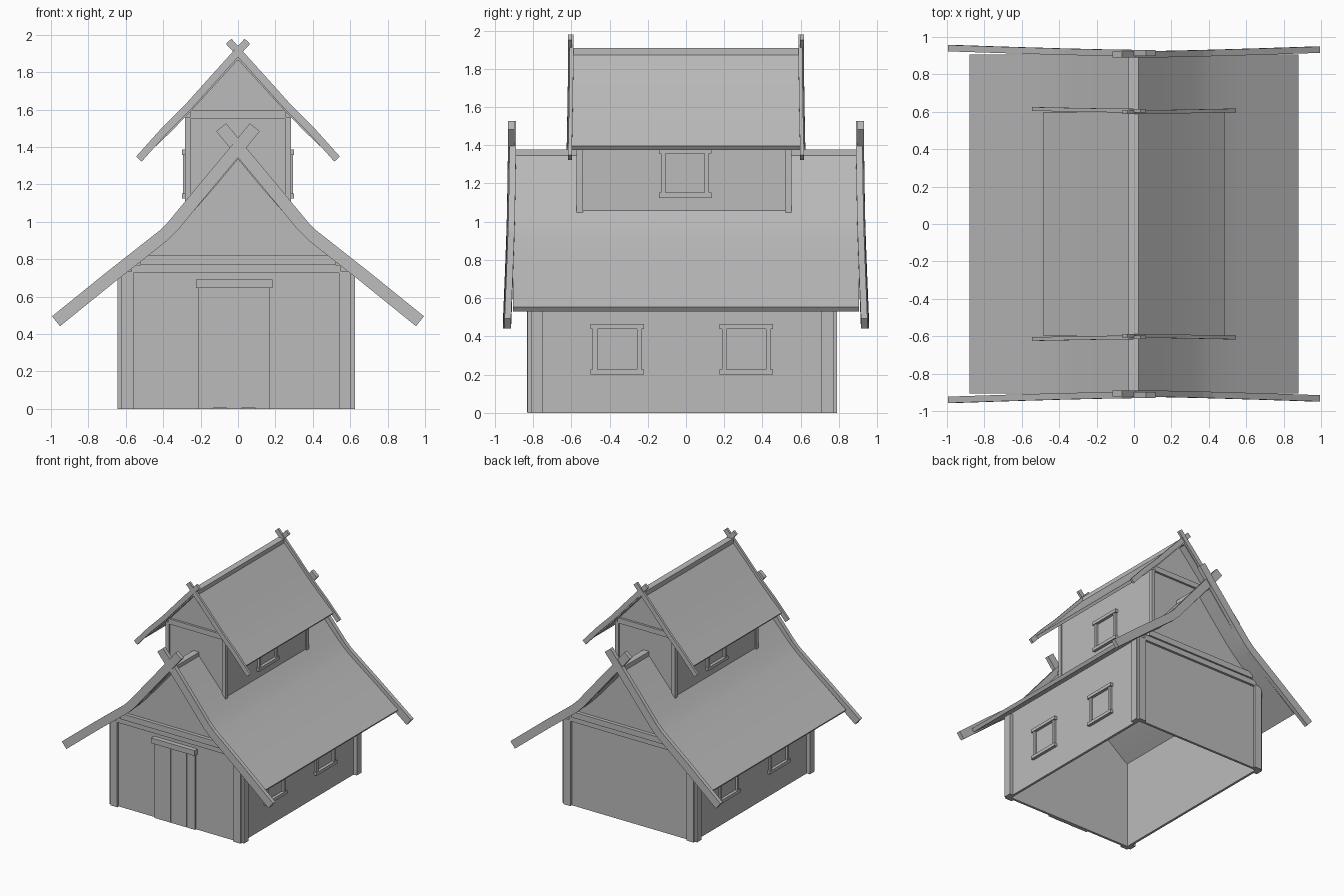
import bpy
import math
from mathutils import Vector

if "Cube" in bpy.data.objects:
    bpy.data.objects.remove(bpy.data.objects["Cube"], do_unlink=True)

grey = bpy.data.materials.new("plain grey")
grey.use_nodes = True
COLOUR = (0.5, 0.5, 0.5, 1)
grey.diffuse_color = COLOUR
grey.node_tree.nodes["Principled BSDF"].inputs["Base Color"].default_value = COLOUR

CX, CY = -0.01, -0.02  # the house sits slightly off the roof's centre


def make(name, verts, faces, smooth=False):
    mesh = bpy.data.meshes.new(name)
    mesh.from_pydata(verts, [], faces)
    mesh.materials.append(grey)
    obj = bpy.data.objects.new(name, mesh)
    bpy.context.collection.objects.link(obj)
    bpy.ops.object.select_all(action='DESELECT')
    obj.select_set(True)
    bpy.context.view_layer.objects.active = obj
    bpy.ops.object.mode_set(mode='EDIT')
    bpy.ops.mesh.select_all(action='SELECT')
    bpy.ops.mesh.normals_make_consistent(inside=False)
    bpy.ops.object.mode_set(mode='OBJECT')
    if smooth:
        bpy.ops.object.shade_smooth_by_angle(angle=math.radians(25))
    return obj


def prism(name, outline, y0, y1, smooth=False):
    """Extrude an x-z outline along y."""
    n = len(outline)
    verts = [(x, y, z) for y in (y0, y1) for x, z in outline]
    faces = [list(range(n)), list(range(n, 2 * n))]
    faces += [[i, (i + 1) % n, n + (i + 1) % n, n + i] for i in range(n)]
    return make(name, verts, faces, smooth)


def box(name, x0, x1, y0, y1, z0, z1):
    x0, x1 = sorted((x0, x1))
    return prism(name, [(x0, z0), (x1, z0), (x1, z1), (x0, z1)], y0, y1)


def sweep(name, path, width, depth):
    """Board following a path, its width lying in the x-z plane."""
    pts = [Vector(p) for p in path]
    verts, faces = [], []
    for i, p in enumerate(pts):
        t = pts[min(i + 1, len(pts) - 1)] - pts[max(i - 1, 0)]
        side = Vector((-t.z, 0, t.x)).normalized() * width / 2
        out = Vector((0, depth / 2, 0))
        verts += [p + side + out, p + side - out, p - side - out, p - side + out]
    for i in range(len(pts) - 1):
        a = 4 * i
        faces += [[a + j, a + (j + 1) % 4, a + 4 + (j + 1) % 4, a + 4 + j] for j in range(4)]
    e = len(verts) - 4
    faces += [[0, 1, 2, 3], [e, e + 1, e + 2, e + 3]]
    return make(name, verts, faces)


def mirrored(profile):
    """Profile runs from ridge to the +x eave; return it from eave to eave."""
    return [(-x, z) for x, z in profile[:0:-1]] + profile


def roof(name, profile, half_y, thick):
    under = [(x - thick * 0.6, z - thick * 0.8) for x, z in profile[1:]]
    under = [(0, profile[0][1] - thick * 1.35)] + under
    prism(name, mirrored(profile) + mirrored(under)[::-1], -half_y, half_y, True)


def gable(name, profile, half_x, base, y, drop):
    """Wall panel filling the space beneath the roof."""
    pts = [(x, z - drop) for x, z in profile if z - drop > base and x < half_x]
    prism(name, mirrored(pts + [(half_x, base)]), y - 0.01, y + 0.01)


def bargeboards(name, path, width, depth, y_top, y_end):
    """Crossed boards on both gable ends; path runs from tip to foot."""
    reach = path[-1][0]
    for end, sy in (("front", -1), ("back", 1)):
        for hand, sx in (("left", 1), ("right", -1)):
            step = 0.008 if sx < 0 else 0
            line = [(sx * x, sy * (step + y_top + (y_end - y_top) * (max(x, 0) / reach) ** 1.3), z)
                    for x, z in path]
            sweep(f"{name}_{end}_{hand}", line, width, depth)


def window(name, x, s, y, z, w, h):
    """Frame on a side wall; s is the side the wall faces."""
    a, b = x - s * 0.01, x + s * 0.018
    bar = 0.027
    for part, zz in (("sill", z), ("head", z + h - bar)):
        box(f"{name}_{part}", a, x + s * 0.025, y - w / 2, y + w / 2, zz, zz + bar)
    for part, k in (("front_jamb", -1), ("back_jamb", 1)):
        mid = y + k * (w / 2 - 0.024)
        box(f"{name}_{part}", a, b, mid - 0.012, mid + 0.012, z + bar, z + h - bar)


# Roof slopes
main_profile = [(0, 1.375), (0.15, 1.20), (0.30, 1.03), (0.36, 0.967),
                (0.42, 0.91), (0.60, 0.77), (0.88, 0.555)]
upper_profile = [(0, 1.90), (0.14, 1.75), (0.27, 1.607), (0.38, 1.495), (0.485, 1.395)]
roof("main_roof", main_profile, 0.905, 0.03)
roof("upper_roof", upper_profile, 0.60, 0.025)
box("main_ridge_beam", -0.03, 0.025, -0.90, 0.90, 1.33, 1.378)
box("upper_ridge_beam", -0.03, 0.025, -0.60, 0.60, 1.86, 1.908)

# Crossed bargeboards
bargeboards("main_bargeboard",
            [(-0.09, 1.505), (0, 1.396), (0.18, 1.18), (0.345, 0.98), (0.40, 0.925),
             (0.68, 0.705), (0.973, 0.468)], 0.068, 0.034, 0.906, 0.932)
bargeboards("upper_bargeboard",
            [(-0.05, 1.965), (0, 1.91), (0.14, 1.755), (0.27, 1.61), (0.40, 1.48),
             (0.53, 1.335)], 0.04, 0.02, 0.598, 0.607)

# Lower house walls, gables, beams and corner boards
HX, HY = 0.605, 0.79
for side, s in (("left", 1), ("right", -1)):
    wx = CX + s * HX
    box(f"wall_{side}", wx - s * 0.02, wx, CY - HY, CY + HY, 0, 0.75)
    for i, y in enumerate((-0.36, 0.315)):
        window(f"window_{side}_{i + 1}", wx, s, y, 0.20, 0.28, 0.265)
for end, s in (("front", -1), ("back", 1)):
    wy = CY + s * HY
    box(f"wall_{end}", CX - HX, CX + HX, *sorted((wy, wy - s * 0.02)), 0, 0.75)
    gable(f"gable_{end}", main_profile, 0.60, 0.74, wy - s * 0.005, 0.03)
    box(f"wall_beam_{end}", CX - 0.56, CX + 0.56, *sorted((wy - s * 0.01, wy + s * 0.02)), 0.725, 0.77)
    box(f"gable_beam_{end}", -0.52, 0.52, *sorted((wy - s * 0.01, wy + s * 0.035)), 0.77, 0.82)
    for hand, k in (("left", 1), ("right", -1)):
        wx = CX + k * HX
        box(f"corner_board_{end}_{hand}", wx - k * 0.055, wx + k * 0.01,
            *sorted((wy - s * 0.02, wy + s * 0.02)), 0, 0.735)
        box(f"corner_side_board_{end}_{hand}", wx - k * 0.02, wx + k * 0.03,
            *sorted((wy - s * 0.06, wy + s * 0.002)), 0, 0.72)

# Plank door
DOOR_Y = CY - HY
PLANKS = 5
plank = 0.38 / PLANKS
for i in range(PLANKS):
    x = -0.21 + i * plank
    box(f"door_plank_{i + 1}", x, x + plank, DOOR_Y - 0.014 - 0.007 * (i % 2), DOOR_Y + 0.01,
        0.004 * (i % 2), 0.65)
box("door_lintel", -0.225, 0.185, DOOR_Y - 0.04, DOOR_Y + 0.01, 0.645, 0.69)

# Upper room
TX, TY = 0.275, 0.55
for side, s in (("left", 1), ("right", -1)):
    box(f"upper_wall_{side}", s * (TX - 0.02), s * TX, CY / 2 - TY, CY / 2 + TY, 1.04, 1.575)
    window(f"upper_window_{side}", s * TX, s, -0.005, 1.125, 0.275, 0.26)
for end, s in (("front", -1), ("back", 1)):
    wy = CY / 2 + s * TY
    box(f"upper_wall_{end}", -TX, TX, *sorted((wy, wy - s * 0.02)), 1.04, 1.575)
    gable(f"upper_gable_{end}", upper_profile, TX, 1.56, wy - s * 0.01, 0.025)
    box(f"upper_beam_{end}", -0.255, 0.255, *sorted((wy - s * 0.01, wy + s * 0.018)), 1.552, 1.597)
    for hand, k in (("left", 1), ("right", -1)):
        box(f"upper_corner_post_{end}_{hand}", k * (TX - 0.025), k * (TX + 0.008),
            *sorted((wy - s * 0.02, wy + s * 0.012)), 1.04, 1.56)
